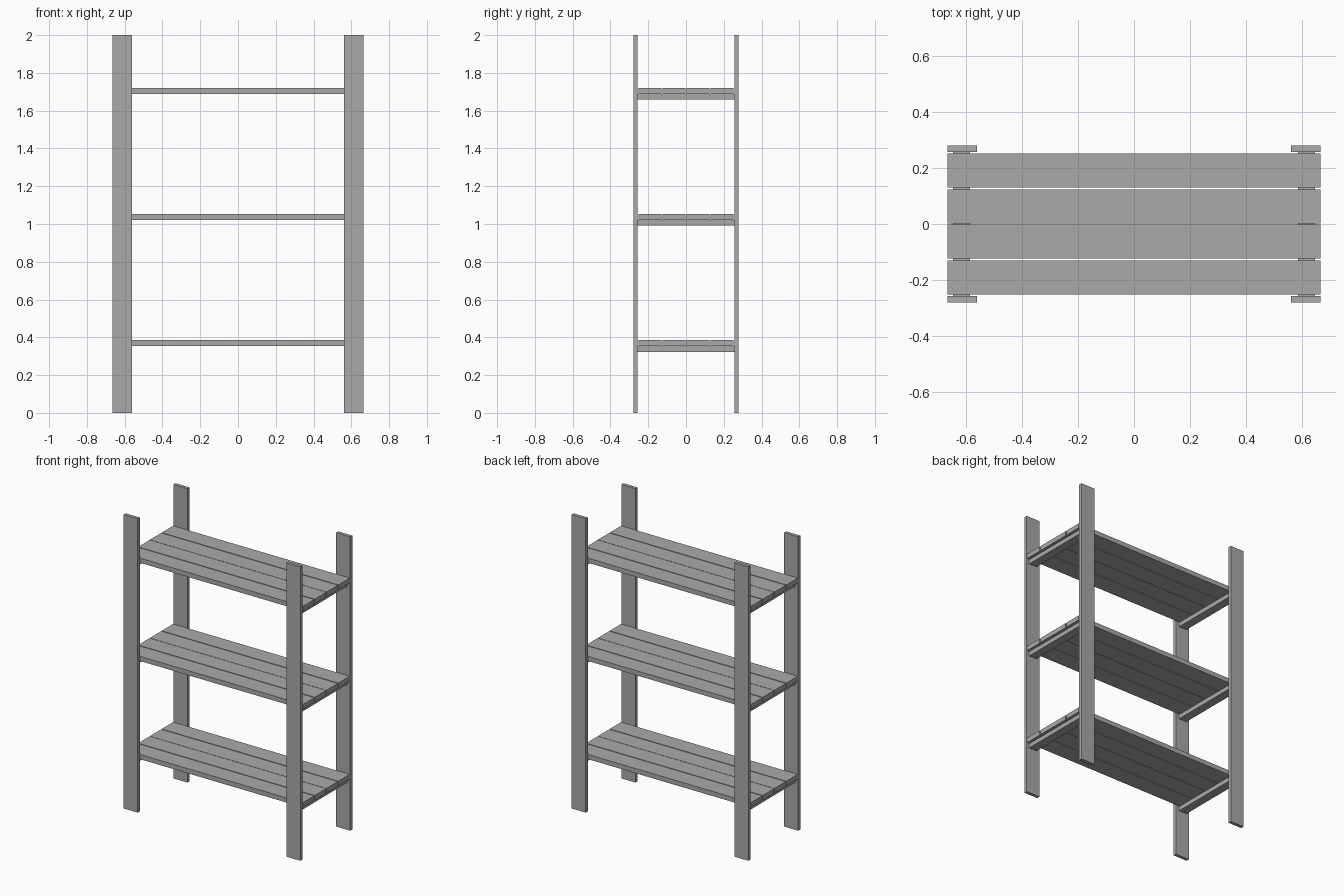
import bpy

if "Cube" in bpy.data.objects:
    bpy.data.objects.remove(bpy.data.objects["Cube"])

grey = bpy.data.materials.new("plain grey")
grey.diffuse_color = (0.4, 0.4, 0.4, 1)
grey.use_nodes = True
grey.node_tree.nodes["Principled BSDF"].inputs["Base Color"].default_value = grey.diffuse_color


def box(name, x, y, z):
    """Box spanning the given (low, high) range on each axis."""
    bpy.ops.mesh.primitive_cube_add(size=1)
    ob = bpy.context.object
    ob.name = name
    ob.location = [(a + b) / 2 for a, b in (x, y, z)]
    ob.scale = [b - a for a, b in (x, y, z)]
    bpy.ops.object.transform_apply(location=True, rotation=False, scale=True)
    ob.data.materials.append(grey)
    return ob


def mirrored(side, low, high):
    return (low, high) if side > 0 else (-high, -low)


HALF_LENGTH = 0.665
PLANKS = [(0.0015, 0.1235), (0.130, 0.252)]  # inner and outer board

# Four upright flat posts
for sx, x_name in ((-1, "left"), (1, "right")):
    for sy, y_name in ((-1, "front"), (1, "back")):
        box(f"{y_name}_{x_name}_post", mirrored(sx, 0.56, HALF_LENGTH),
            mirrored(sy, 0.2565, 0.279), (0, 2))

# Three shelves of four boards resting on two cross battens
for level, base in (("bottom", 0.353), ("middle", 1.021), ("top", 1.689)):
    for sy, y_name in ((-1, "front"), (1, "back")):
        for kind, (low, high) in zip(("inner", "outer"), PLANKS):
            box(f"{level}_shelf_{y_name}_{kind}_board", (-HALF_LENGTH, HALF_LENGTH),
                mirrored(sy, low, high), (base, base + 0.032))
    for sx, x_name in ((-1, "left"), (1, "right")):
        box(f"{level}_shelf_{x_name}_batten", mirrored(sx, 0.585, 0.645),
            (-0.2565, 0.2565), (base - 0.03, base))
